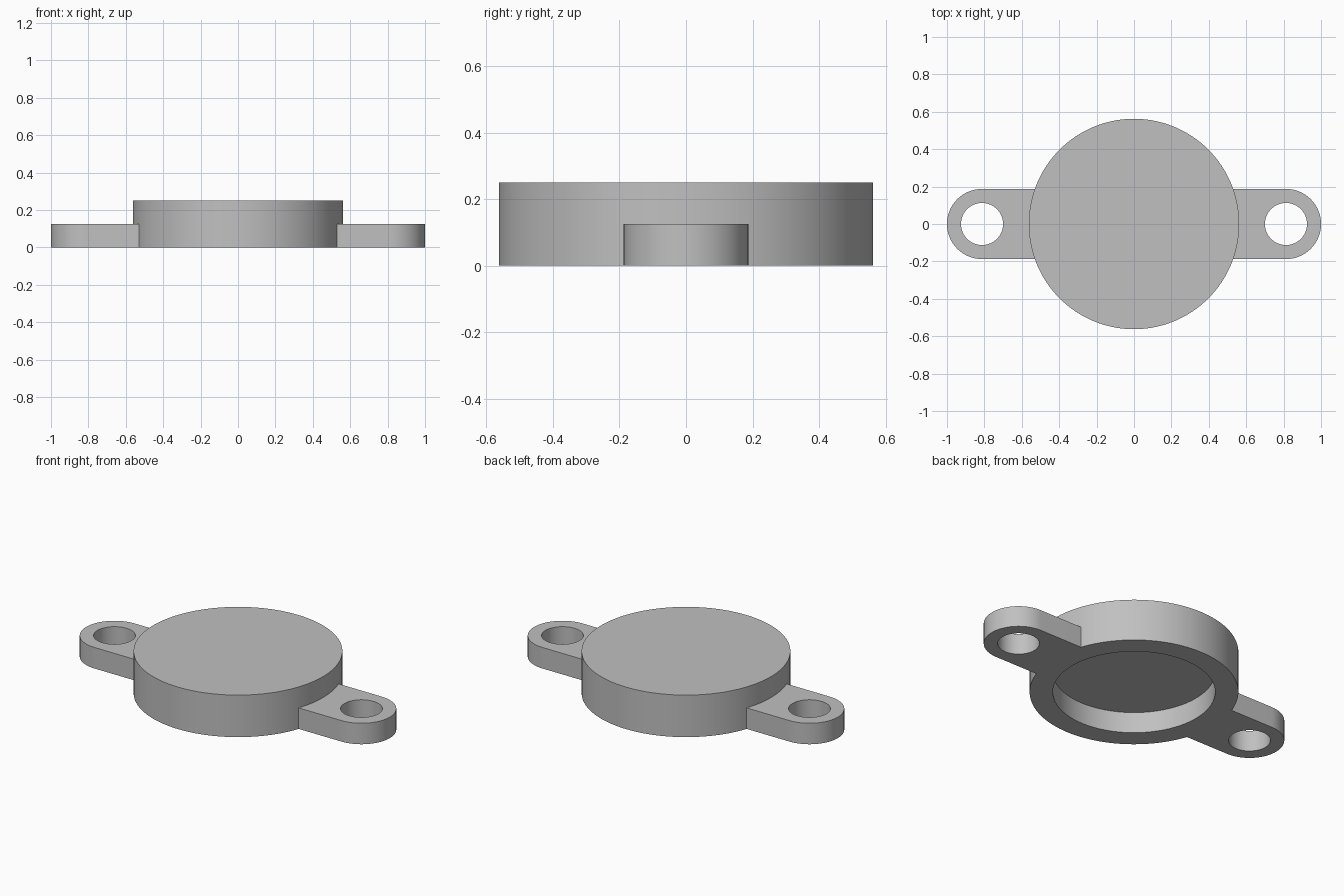
import bpy, bmesh
from math import sin, cos, pi, radians

cube = bpy.data.objects.get("Cube")
if cube:
    bpy.data.objects.remove(cube)

# Main dimensions
BODY_R, BODY_H = 0.5625, 0.25
RECESS_R, RECESS_D = 0.4375, 0.125
EAR_X, EAR_R, EAR_H = 0.8125, 0.1875, 0.125
EAR_ROOT = 0.48
HOLE_R = 0.1125

grey = bpy.data.materials.new("plain grey")
grey.use_nodes = True
colour = (0.53, 0.53, 0.53, 1)
grey.diffuse_color = colour
grey.node_tree.nodes["Principled BSDF"].inputs["Base Color"].default_value = colour


def arc(x, r, start, end, steps):
    """Points on an arc centred on the x axis."""
    angles = [start + (end - start) * i / steps for i in range(steps + 1)]
    return [(x + r * cos(a), r * sin(a)) for a in angles]


def circle(x, r, steps):
    return arc(x, r, 0, 2 * pi, steps)[:-1]


def prism(name, outline, z0, z1):
    """Closed solid from a flat outline."""
    bm = bmesh.new()
    face = bm.faces.new([bm.verts.new((x, y, z0)) for x, y in outline])
    extruded = bmesh.ops.extrude_face_region(bm, geom=[face])["geom"]
    top = [v for v in extruded if isinstance(v, bmesh.types.BMVert)]
    bmesh.ops.translate(bm, verts=top, vec=(0, 0, z1 - z0))
    bmesh.ops.recalc_face_normals(bm, faces=bm.faces)
    mesh = bpy.data.meshes.new(name)
    bm.to_mesh(mesh)
    bm.free()
    mesh.materials.append(grey)
    obj = bpy.data.objects.new(name, mesh)
    bpy.context.collection.objects.link(obj)
    return obj


def combine(target, tool, operation):
    """Apply a boolean and discard the tool."""
    mod = target.modifiers.new(operation.lower(), 'BOOLEAN')
    mod.operation, mod.object, mod.solver = operation, tool, 'EXACT'
    bpy.ops.object.select_all(action='DESELECT')
    bpy.context.view_layer.objects.active = target
    target.select_set(True)
    bpy.ops.object.modifier_apply(modifier=mod.name)
    bpy.data.objects.remove(tool)


# Round cap with a shallow recess underneath
body = prism("mounting_cap", circle(0, BODY_R, 128), 0, BODY_H)

# Rounded mounting ears, one on each side, each with a through hole
for side in (1, -1):
    outline = [(EAR_ROOT, -EAR_R)] + arc(EAR_X, EAR_R, -pi / 2, pi / 2, 48) + [(EAR_ROOT, EAR_R)]
    ear = prism("mounting_ear", [(side * x, y) for x, y in outline], 0, EAR_H)
    hole = prism("hole_cutter", circle(side * EAR_X, HOLE_R, 64), -0.1, EAR_H + 0.1)
    combine(ear, hole, 'DIFFERENCE')
    combine(body, ear, 'UNION')

recess = prism("recess_cutter", circle(0, RECESS_R, 128), -0.1, RECESS_D)
combine(body, recess, 'DIFFERENCE')

# Smooth curved walls, crisp rims
bpy.ops.object.shade_smooth_by_angle(angle=radians(30))
